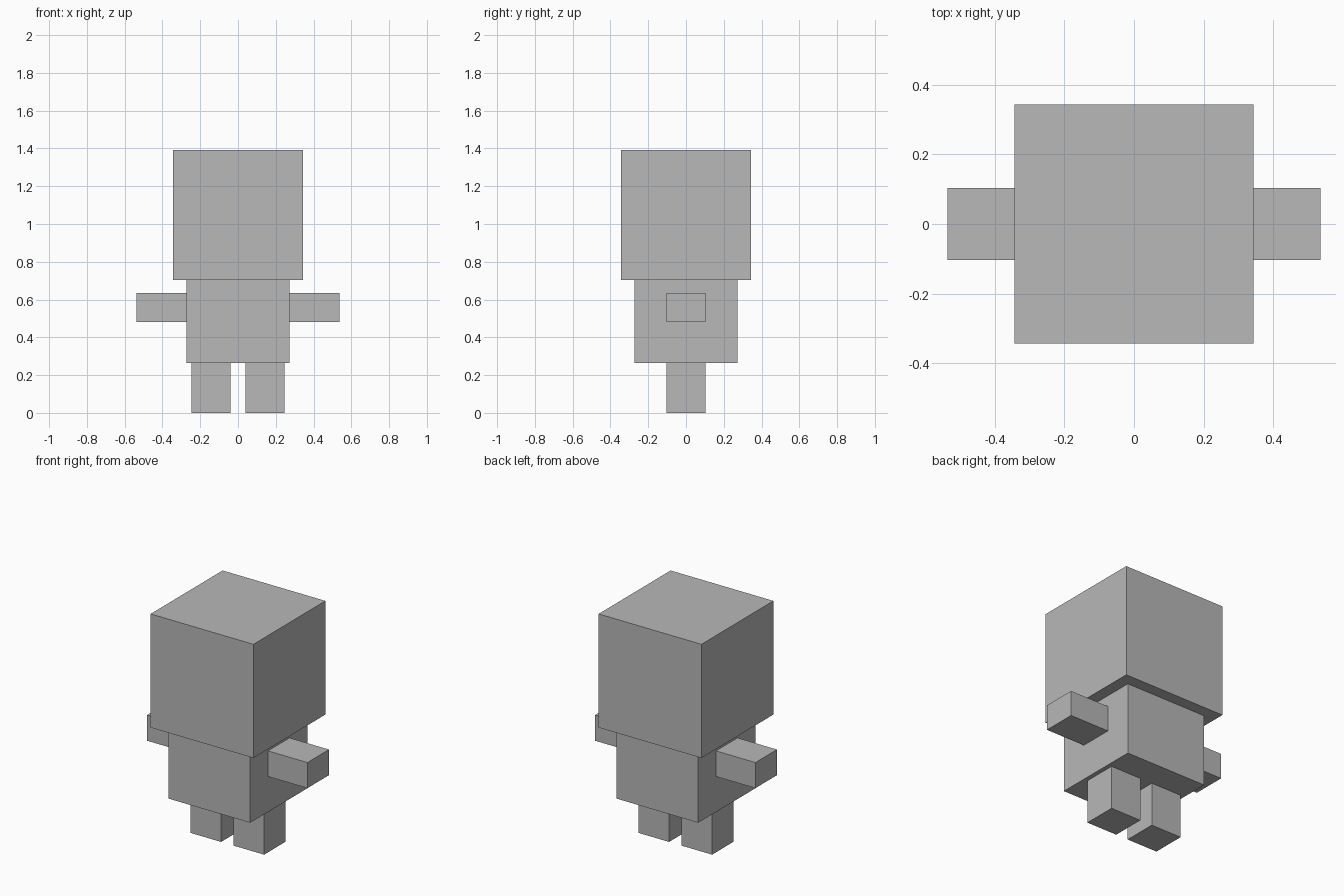
import bpy

if "Cube" in bpy.data.objects:
    bpy.data.objects.remove(bpy.data.objects["Cube"])

# Single flat grey
grey = bpy.data.materials.new("plain_grey")
grey.diffuse_color = (0.48, 0.48, 0.48, 1.0)
grey.use_nodes = True
grey.node_tree.nodes["Principled BSDF"].inputs["Base Color"].default_value = grey.diffuse_color


def block(name, x, y, z):
    """Box from (min, max) ranges on each axis."""
    centre = [(a + b) / 2 for a, b in (x, y, z)]
    bpy.ops.mesh.primitive_cube_add(size=1, location=centre)
    obj = bpy.context.object
    obj.name = name
    obj.scale = [b - a for a, b in (x, y, z)]
    bpy.ops.object.transform_apply(location=False, rotation=False, scale=True)
    obj.data.materials.append(grey)
    return obj


HEAD, BODY, LIMB = 0.344, 0.273, 0.103   # half widths
HIP, NECK, TOP = 0.265, 0.703, 1.391     # heights

# Head and body
block("head", (-HEAD, HEAD), (-HEAD, HEAD), (NECK, TOP))
block("body", (-BODY, BODY), (-BODY, BODY), (HIP, NECK))

# Arms and legs on both sides
for side, s in (("left", -1), ("right", 1)):
    arm_x = sorted((s * BODY, s * 0.537))
    leg_x = sorted((s * 0.041, s * 0.247))
    block(side + "_arm", arm_x, (-LIMB, LIMB), (0.480, 0.635))
    block(side + "_leg", leg_x, (-LIMB, LIMB), (0.0, HIP))
